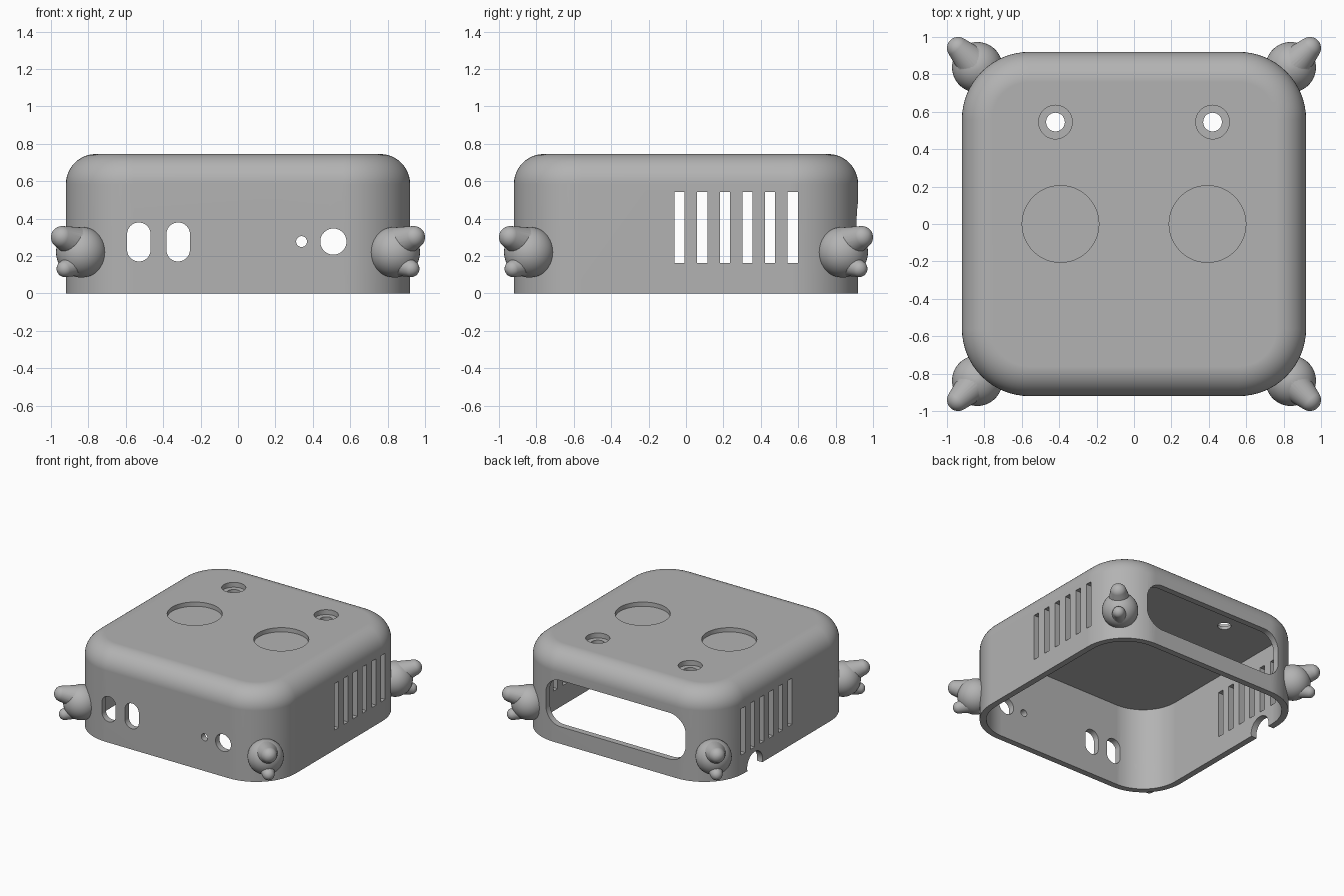
import bpy, bmesh
from math import sin, cos, pi, radians
from mathutils import Vector, Matrix

if "Cube" in bpy.data.objects:
    bpy.data.objects.remove(bpy.data.objects["Cube"])

HALF, HEIGHT, CORNER, FILLET = 0.92, 0.745, 0.36, 0.16
WALL, CEILING = 0.05, 0.68

grey = bpy.data.materials.new("matte grey")
grey.use_nodes = True
grey.diffuse_color = (0.45, 0.45, 0.45, 1)
grey.node_tree.nodes["Principled BSDF"].inputs["Base Color"].default_value = (0.45, 0.45, 0.45, 1)


def finish(name, bm):
    bmesh.ops.recalc_face_normals(bm, faces=bm.faces)
    mesh = bpy.data.meshes.new(name)
    bm.to_mesh(mesh)
    bm.free()
    mesh.materials.append(grey)
    ob = bpy.data.objects.new(name, mesh)
    bpy.context.collection.objects.link(ob)
    return ob


def rounded_rect(hw, hh, r, seg=16):
    """Outline of a rounded rectangle, counter-clockwise."""
    pts = []
    for i, (sx, sy) in enumerate([(1, 1), (-1, 1), (-1, -1), (1, -1)]):
        for k in range(seg + 1):
            a = pi / 2 * (i + k / seg)
            pts.append((sx * (hw - r) + r * cos(a), sy * (hh - r) + r * sin(a)))
    return pts


def loft(name, rings):
    """Closed solid through rings of equal point count."""
    bm = bmesh.new()
    loops = [[bm.verts.new(p) for p in ring] for ring in rings]
    n = len(loops[0])
    for a, b in zip(loops, loops[1:]):
        for i in range(n):
            bm.faces.new((a[i], a[(i + 1) % n], b[(i + 1) % n], b[i]))
    bm.faces.new(loops[0][::-1])
    bm.faces.new(loops[-1])
    bmesh.ops.remove_doubles(bm, verts=bm.verts, dist=1e-5)
    return finish(name, bm)


def prism(name, outline, axis, center, depth):
    """Extrude an outline along an axis, centred on a point."""
    c = Vector(center)
    place = {"x": lambda u, v, d: (d, u, v),
             "y": lambda u, v, d: (u, d, v),
             "z": lambda u, v, d: (u, v, d)}[axis]
    return loft(name, [[c + Vector(place(u, v, d)) for u, v in outline]
                       for d in (-depth / 2, depth / 2)])


def circle(r, n=48):
    return [(r * cos(2 * pi * i / n), r * sin(2 * pi * i / n)) for i in range(n)]


def boolean(target, tool, operation="DIFFERENCE", keep=False):
    mod = target.modifiers.new("cut", "BOOLEAN")
    mod.operation, mod.object, mod.solver = operation, tool, "EXACT"
    graph = bpy.context.evaluated_depsgraph_get()
    mesh = bpy.data.meshes.new_from_object(target.evaluated_get(graph))
    target.modifiers.clear()
    target.data = mesh
    if not keep:
        bpy.data.objects.remove(tool)


def smooth(ob, angle=30):
    bpy.ops.object.select_all(action="DESELECT")
    ob.select_set(True)
    bpy.context.view_layer.objects.active = ob
    bpy.ops.object.shade_smooth_by_angle(angle=radians(angle))
    mod = ob.modifiers.new("even shading", "WEIGHTED_NORMAL")
    mod.keep_sharp = True


# Outer shell with filleted top edge
rings = [[(x, y, 0) for x, y in rounded_rect(HALF, HALF, CORNER)]]
for k in range(13):
    a = pi / 2 * k / 12
    inset = FILLET * (1 - cos(a))
    z = HEIGHT - FILLET + FILLET * sin(a)
    rings.append([(x, y, z) for x, y in
                  rounded_rect(HALF - inset, HALF - inset, CORNER - inset)])
shell = loft("case_shell", rings)

# Hollow interior, open at the bottom
cavity = prism("cavity", rounded_rect(HALF - WALL, HALF - WALL, CORNER - WALL),
               "z", (0, 0, CEILING / 2 - 0.1), CEILING + 0.2)
cavity.hide_render = True
boolean(shell, cavity, keep=True)

# Top: shallow round recesses and counterbored screw holes
for s in (-1, 1):
    boolean(shell, prism("recess", circle(0.205, 64), "z", (s * 0.393, 0, HEIGHT), 0.07))
    screw = (s * 0.42, 0.545, HEIGHT)
    boolean(shell, prism("counterbore", circle(0.09), "z", screw, 0.08))
    boolean(shell, prism("screw_hole", circle(0.05), "z", screw, 0.4))

# Front: two upright slots and two round ports
for x in (-0.53, -0.32):
    boolean(shell, prism("slot", rounded_rect(0.063, 0.104, 0.0625, 10),
                         "y", (x, -HALF, 0.275), 0.3))
for x, r in ((0.34, 0.029), (0.51, 0.07)):
    boolean(shell, prism("port", circle(r), "y", (x, -HALF, 0.277), 0.3))

# Back: wide rounded window
boolean(shell, prism("window", rounded_rect(0.635, 0.19, 0.14, 12),
                     "y", (0, HALF, 0.33), 0.3))

# Sides: vent slits through both walls
for i in range(6):
    boolean(shell, prism("vent", [(-.027, -.19), (.027, -.19), (.027, .19), (-.027, .19)],
                         "x", (0, -0.034 + 0.121 * i, 0.353), 3))

# Right side: cable notch in the lower rim
boolean(shell, prism("cable_notch", circle(0.1), "x", (-HALF, 0.42, 0.025), 0.3))
smooth(shell)


# Corner knobs: a ball with two blunt horns
def ball(name, center, r):
    bm = bmesh.new()
    bmesh.ops.create_uvsphere(bm, u_segments=40, v_segments=24, radius=r,
                              matrix=Matrix.Translation(center))
    return finish(name, bm)


def horn(name, base, r0, tip, r1):
    """Tapered horn with a rounded end, running from base to tip."""
    base, tip = Vector(base), Vector(tip)
    axis = tip - base
    turn = axis.to_track_quat("Z", "Y")
    length = axis.length
    lean = (r0 - r1) / length
    profile = [(0, r0)]
    for k in range(9):
        a = lean + (pi / 2 - lean) * k / 9
        profile.append((length + r1 * sin(a), r1 * cos(a)))
    profile.append((length + r1, 0.002))
    return loft(name, [[base + turn @ Vector((u, v, d)) for u, v in circle(r, 32)]
                       for d, r in profile])


for sx, side in ((1, "left"), (-1, "right")):
    for sy, end in ((-1, "front"), (1, "back")):
        def at(d, z):
            return (sx * d, sy * d, z)
        knob = ball(f"{end}_{side}_knob", at(0.838, 0.22), 0.135)
        boolean(knob, horn("upper_horn", at(0.83, 0.255), 0.1, at(0.94, 0.3), 0.06), "UNION")
        boolean(knob, horn("lower_horn", at(0.84, 0.165), 0.07, at(0.925, 0.132), 0.045), "UNION")
        boolean(knob, cavity, keep=True)
        smooth(knob, 35)

bpy.data.objects.remove(cavity)
